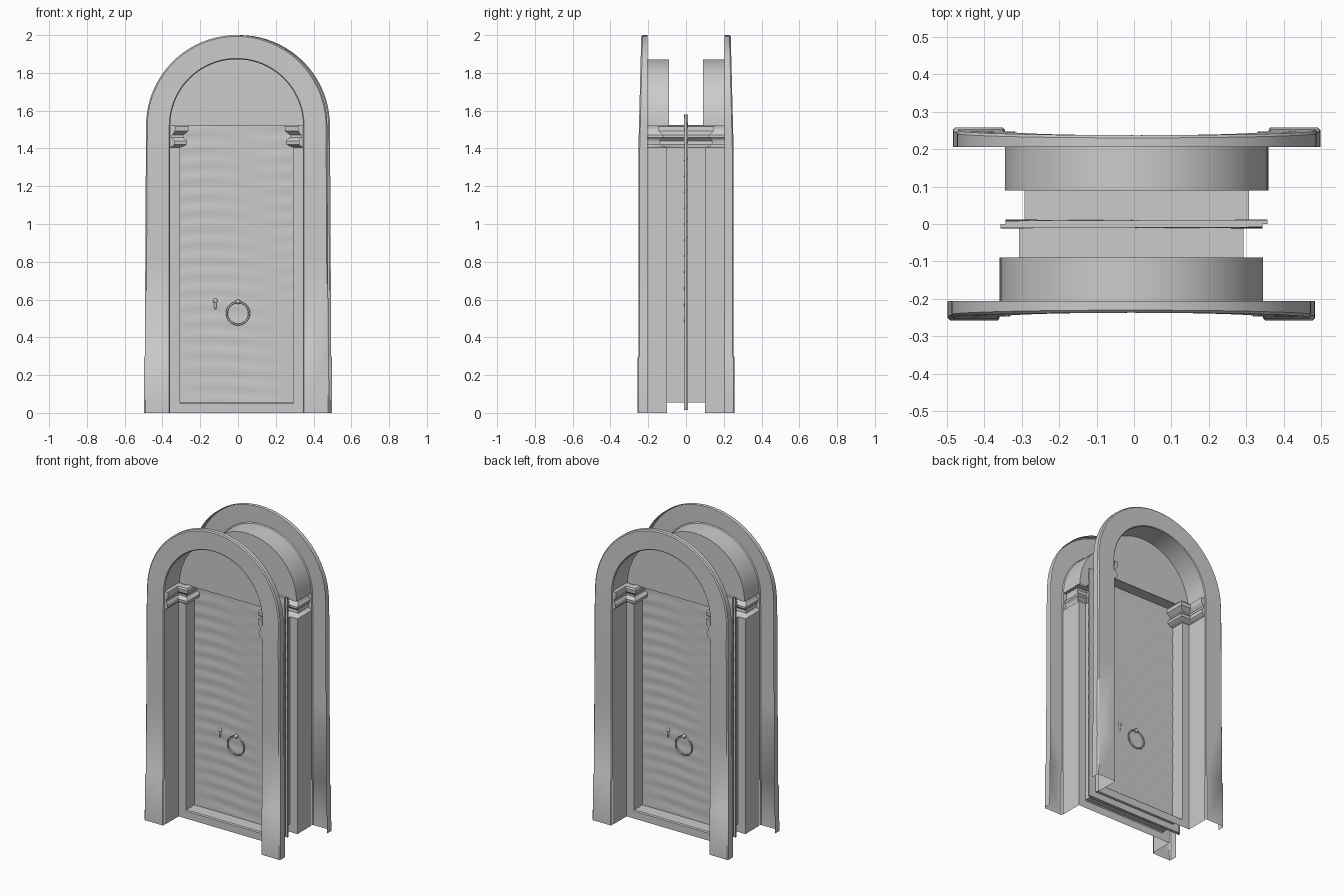
import bpy, bmesh, math

if "Cube" in bpy.data.objects:
    bpy.data.objects.remove(bpy.data.objects["Cube"])

SPRING, R_IN, R_OUT = 1.52, 0.352, 0.48   # arch centre height and radii
SHIFT = -0.007                            # front half sits slightly left
STEP, SILL = -0.10, 0.055                 # inner step depth, threshold height


def add_half(name, bm, angle=40):
    """Make the part for the front, then a copy turned half way round for the back."""
    bmesh.ops.recalc_face_normals(bm, faces=bm.faces)
    bmesh.ops.translate(bm, verts=bm.verts, vec=(SHIFT, 0, 0))
    mesh = bpy.data.meshes.new(name)
    bm.to_mesh(mesh)
    bm.free()
    for side, turn in (("front", 0), ("back", math.pi)):
        ob = bpy.data.objects.new(f"{side}_{name}", mesh)
        ob.rotation_euler.z = turn
        bpy.context.collection.objects.link(ob)
        ob.select_set(True)
        bpy.context.view_layer.objects.active = ob
    bpy.ops.object.shade_smooth_by_angle(angle=math.radians(angle))
    bpy.ops.object.select_all(action='DESELECT')


def grid_faces(bm, rows, skip=lambda i, j: False):
    """Join rows of points into a sheet."""
    vs = [[bm.verts.new(p) for p in row] for row in rows]
    for i in range(len(vs) - 1):
        for j in range(len(vs[i]) - 1):
            if not skip(i, j):
                bm.faces.new((vs[i][j], vs[i][j + 1], vs[i + 1][j + 1], vs[i + 1][j]))
    return vs


def front_y(z):
    return -0.252 + 0.015 * min(max((z - 1.4) / 0.6, 0), 1)


ARC = [math.pi * (1 - i / 40) for i in range(41)]

# Arched surround: outer rim and front plate swept up one leg, over and down
legs = [(0, 0.006), (0.292, 0.006), (0.302, 0), (0.8, 0), (1.2, 0), (1.4, 0)]
stations = [(-1, 0, z, p) for z, p in legs]
stations += [(math.cos(a), math.sin(a), SPRING, 0) for a in ARC]
stations += [(1, 0, z, p) for z, p in reversed(legs)]
rows = []
for nx, nz, z0, plinth in stations:
    ro = R_OUT + 0.008 * (1 - z0 / SPRING) + plinth * 0.5
    y = front_y(z0 + nz * ro) - plinth
    section = [(ro, -0.205), (ro, y + 0.007), (ro - 0.007, y),
               (R_IN + 0.005, y), (R_IN, y + 0.006)]
    rows.append([(nx * r, yy, z0 + nz * r) for r, yy in section])
bm = bmesh.new()
grid_faces(bm, rows)
add_half("arched_surround", bm)

# Curved underside of the arch
bm = bmesh.new()
grid_faces(bm, [[(R_IN * math.cos(a), y, SPRING + R_IN * math.sin(a))
                 for y in (front_y(SPRING + R_IN * math.sin(a)) + 0.006, -0.16, -0.09)]
                for a in ARC])
add_half("arch_soffit", bm)

# Half-round panel above the door
bm = bmesh.new()
bm.faces.new([bm.verts.new((R_IN * math.cos(a), -0.09, SPRING + R_IN * math.sin(a)))
              for a in ARC])
add_half("arch_panel", bm)

# Stepped jambs, swelling into moulded capitals at the top
swell = [(0, 0), (0, SILL), (0, 1.405), (0.022, 1.412), (0.036, 1.422), (0.038, 1.440),
         (0.030, 1.450), (0.018, 1.457), (0.018, 1.470), (0.030, 1.480),
         (0.044, 1.492), (0.046, 1.515), (0.040, 1.525), (0, 1.525)]
plan = [(R_IN, -0.247, 0.6, 0), (R_IN, STEP, 0.6, 1), (0.30, STEP, 1, 1), (0.30, 0, 1, 0)]
bm = bmesh.new()
for s in (-1, 1):
    vs = grid_faces(bm, [[(s * (x - o * kx), y - o * ky, z) for x, y, kx, ky in plan]
                         for o, z in swell],
                    skip=lambda i, j: i == 0 and j == 2)
    bm.faces.new([row[0] for row in vs[2:]])      # front end of the capital
loose = [v for v in bm.verts if not v.link_faces]
bmesh.ops.delete(bm, geom=loose, context='VERTS')
add_half("jambs_and_capitals", bm, 35)

# Threshold: front riser and top
bm = bmesh.new()
grid_faces(bm, [[(x, y, z) for x in (-0.30, 0.30)]
                for y, z in ((STEP, 0), (STEP, SILL - 0.006),
                             (STEP + 0.006, SILL), (0, SILL))])
add_half("threshold", bm)

# Lintel underside over the door
bm = bmesh.new()
grid_faces(bm, [[(x, y, 1.525) for x in (-0.30, 0.30)] for y in (STEP + 0.01, 0)])
add_half("lintel", bm)

# Door leaf with gently rippled boards, edges wrapped to the middle
bm = bmesh.new()
rows = []
for i in range(131):
    z = 0.015 + 1.565 * i / 130
    face = []
    for j in range(29):
        x = -0.35 + 0.025 * j
        ripple = 0.0015 * math.sin(z * 75 + 0.7 * math.sin(x * 11)) * math.cos(x * 5 + z)
        face.append((x, -0.010 + ripple, z))
    rows.append([(-0.35, 0, z)] + face + [(0.35, 0, z)])
grid_faces(bm, [[(x, 0, 0.015) for x, y, z in rows[0]]] + rows
           + [[(x, 0, 1.58) for x, y, z in rows[-1]]])
add_half("door_leaf", bm)

# Ring handle with its mounting knob
bm = bmesh.new()
N, M = 40, 8
ring = [[(-SHIFT + (0.059 + 0.005 * math.cos(b)) * math.cos(a),
          -0.022 + 0.005 * math.sin(b),
          0.527 + (0.059 + 0.005 * math.cos(b)) * math.sin(a))
         for b in [2 * math.pi * j / M for j in range(M + 1)]]
        for a in [2 * math.pi * i / N for i in range(N + 1)]]
grid_faces(bm, ring)
bmesh.ops.remove_doubles(bm, verts=bm.verts, dist=1e-5)
knob = bmesh.ops.create_uvsphere(bm, u_segments=12, v_segments=8, radius=0.013)["verts"]
bmesh.ops.translate(bm, verts=knob, vec=(-SHIFT, -0.018, 0.588))
add_half("ring_handle", bm, 60)

# Keyhole plate: round head with a narrow tail
bm = bmesh.new()
for z, sx, sz in ((0.593, 0.012, 0.013), (0.570, 0.007, 0.024)):
    vs = bmesh.ops.create_uvsphere(bm, u_segments=12, v_segments=8, radius=1)["verts"]
    bmesh.ops.scale(bm, verts=vs, vec=(sx, 0.008, sz))
    bmesh.ops.translate(bm, verts=vs, vec=(-0.12 - SHIFT, -0.012, z))
add_half("keyhole_plate", bm, 60)
